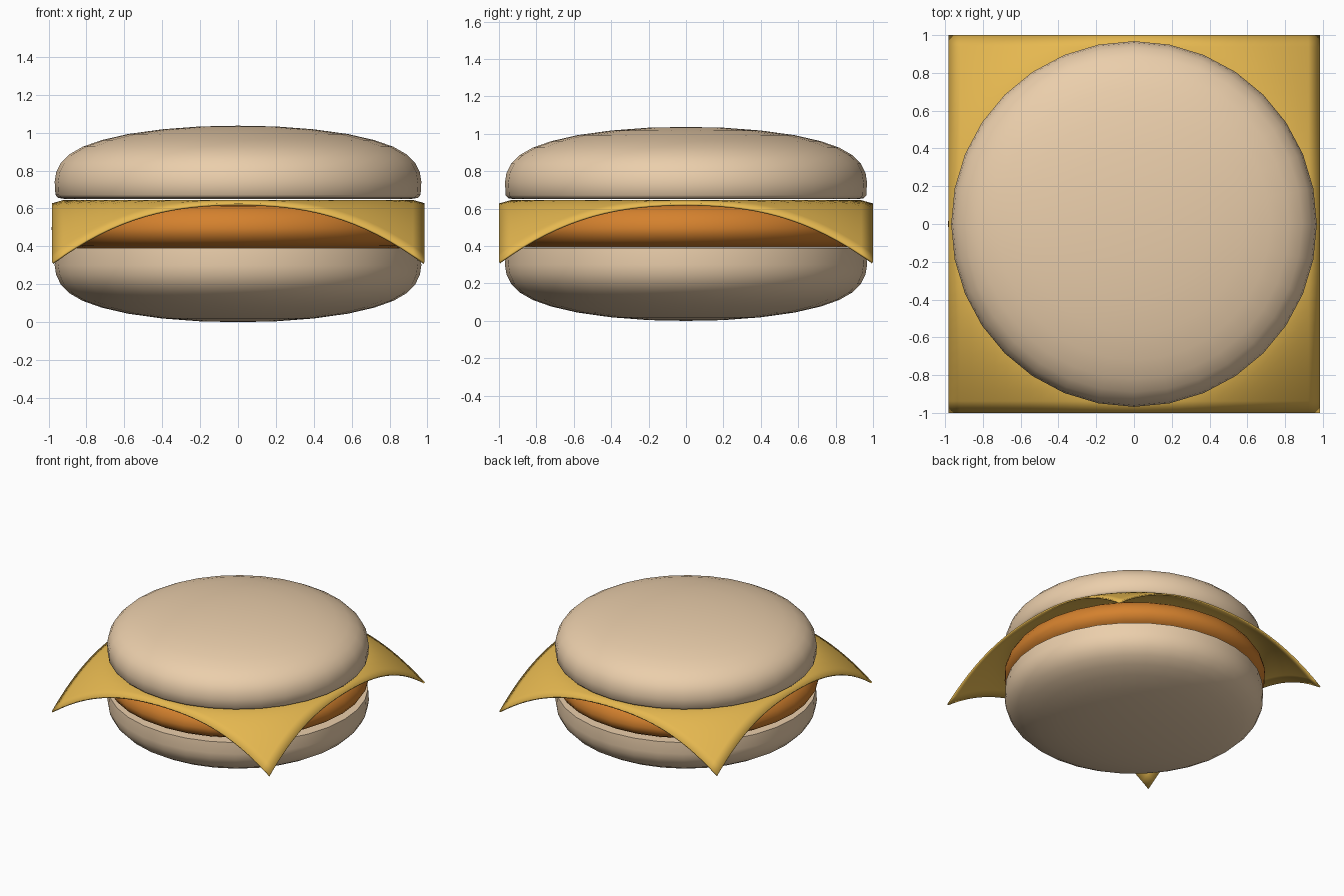
import bpy, bmesh, math

if "Cube" in bpy.data.objects:
    bpy.data.objects.remove(bpy.data.objects["Cube"])


def finish(name, bm, color):
    bmesh.ops.recalc_face_normals(bm, faces=bm.faces)
    mesh = bpy.data.meshes.new(name)
    bm.to_mesh(mesh)
    bm.free()
    obj = bpy.data.objects.new(name, mesh)
    bpy.context.collection.objects.link(obj)
    mat = bpy.data.materials.new(name + "_color")
    mat.diffuse_color = (*color, 1)
    mat.use_nodes = True
    mat.node_tree.nodes["Principled BSDF"].inputs["Base Color"].default_value = mat.diffuse_color
    mesh.materials.append(mat)
    bpy.ops.object.select_all(action='DESELECT')
    obj.select_set(True)
    bpy.context.view_layer.objects.active = obj
    bpy.ops.object.shade_smooth_by_angle(angle=math.radians(40))
    return obj


def lathe(name, profile, color, segments=32, x_shift=0.0):
    bm = bmesh.new()
    verts = [bm.verts.new((r, 0, z)) for r, z in profile]
    edges = [bm.edges.new(pair) for pair in zip(verts, verts[1:])]
    bmesh.ops.spin(bm, geom=verts + edges, cent=(0, 0, 0), axis=(0, 0, 1),
                   angle=math.tau, steps=segments, use_duplicate=False)
    bmesh.ops.remove_doubles(bm, verts=bm.verts, dist=1e-4)
    bmesh.ops.translate(bm, verts=bm.verts, vec=(x_shift, 0, 0))
    return finish(name, bm, color)


BUN = (0.83, 0.62, 0.41)
PATTY = (0.66, 0.22, 0.027)
CHEESE = (0.79, 0.48, 0.08)

# Dome shared by both buns: radius, height above the cut face
dome = [(0.968, 0.09), (0.96, 0.14), (0.935, 0.19), (0.89, 0.235), (0.82, 0.275),
        (0.72, 0.31), (0.58, 0.342), (0.4, 0.367), (0.2, 0.382), (0, 0.386)]

# Bottom bun: dome turned downward with a crisp cut face
lathe("bottom_bun", [(0, 0.39), (0.962, 0.39)] +
      [(r, 0.39 - h * 0.39 / 0.386) for r, h in dome], BUN)

# Top bun: softly rounded lower rim
lathe("top_bun", [(0, 0.651), (0.92, 0.651), (0.95, 0.656), (0.964, 0.672)] +
      [(r, 0.651 + h) for r, h in dome], BUN)

# Patty: rounded disc
lathe("patty", [(0, 0.392), (0.86, 0.392), (0.91, 0.405), (0.95, 0.43), (0.972, 0.465),
                (0.977, 0.495), (0.968, 0.535), (0.94, 0.58), (0.89, 0.612),
                (0.8, 0.628), (0, 0.63)], PATTY, x_shift=-0.008)

# Cheese slice: square grid whose overhanging corners droop
bm = bmesh.new()
bmesh.ops.create_grid(bm, x_segments=32, y_segments=32, size=1)
for v in bm.verts:
    r = math.hypot(v.co.x, v.co.y)
    v.co.z = 0.646 - 0.98 * max(0, r - 0.93) ** 1.5
    v.co.x = v.co.x * 0.983 + 0.002
cheese = finish("cheese_slice", bm, CHEESE)
thick = cheese.modifiers.new("thickness", 'SOLIDIFY')
thick.thickness = 0.012
thick.offset = -1
